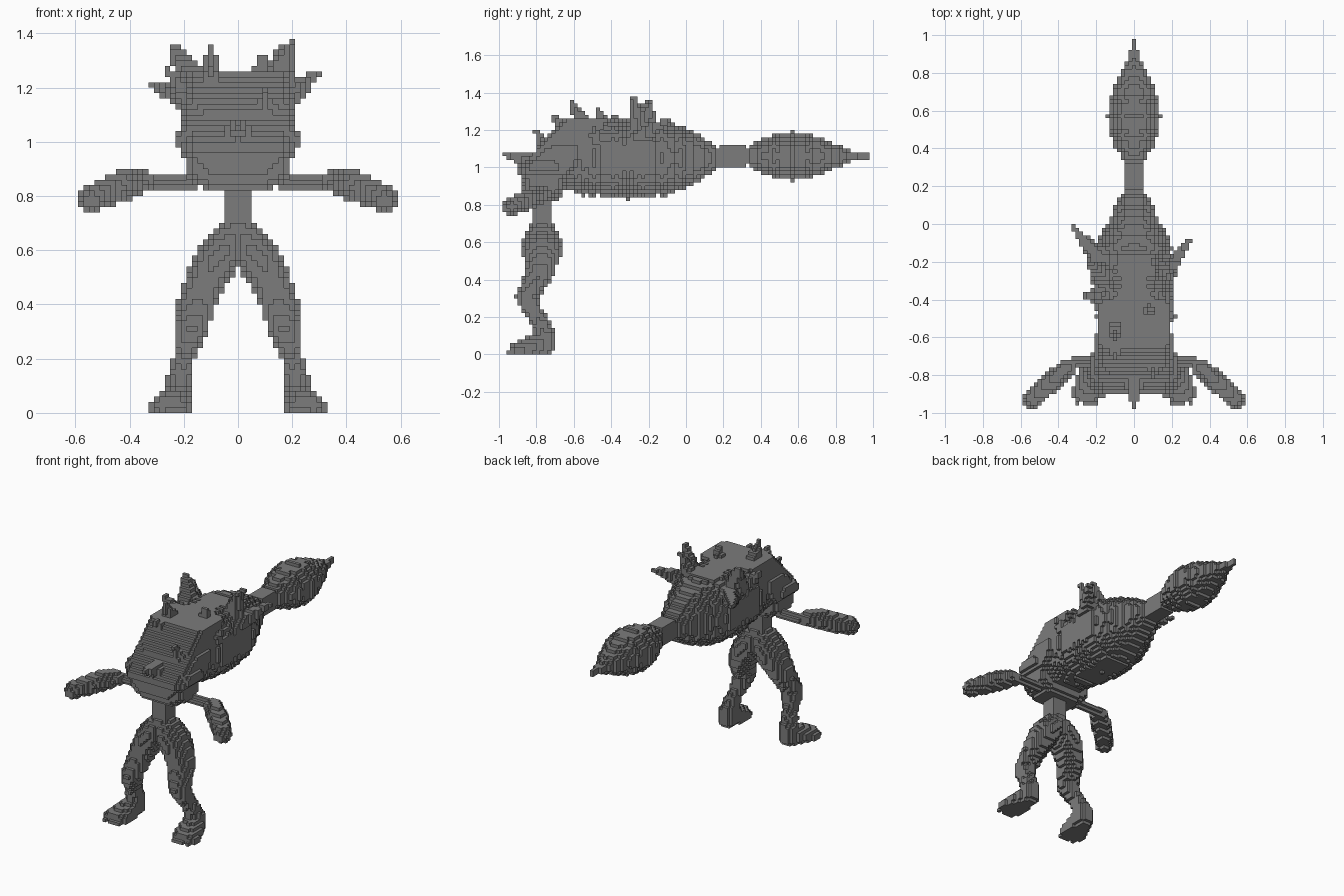
import bpy
import bmesh
from mathutils import Vector

cube = bpy.data.objects.get("Cube")
if cube:
    bpy.data.objects.remove(cube, do_unlink=True)

SIZE = 0.02                              # block size
OFFSET = Vector((0, 0.01, 0.01))         # grid phase
owner = {}                               # block cell -> part name

mat = bpy.data.materials.new("stone grey")
mat.use_nodes = True
grey = (0.2, 0.2, 0.2, 1)
mat.diffuse_color = grey
mat.node_tree.nodes["Principled BSDF"].inputs["Base Color"].default_value = grey


def stamp(part, centre, radii, power):
    """Fill the blocks inside one rounded (or boxy) blob."""
    mid = [(centre[i] - OFFSET[i]) / SIZE for i in range(3)]
    rad = [max(r / SIZE, 0.5) for r in radii]
    spans = [range(int(m - r) - 1, int(m + r) + 3) for m, r in zip(mid, rad)]
    for i in spans[0]:
        for j in spans[1]:
            for k in spans[2]:
                d = sum((abs(c - m) / r) ** power
                        for c, m, r in zip((i, j, k), mid, rad))
                if d <= 1.0 and k >= 0:
                    owner.setdefault((i, j, k), part)


def sweep(part, points, power=2):
    """Sweep a blob along points of (position, radii)."""
    for (p, r), (q, s) in zip(points, points[1:]):
        p, q, r, s = Vector(p), Vector(q), Vector(r), Vector(s)
        steps = max(2, int((q - p).length / SIZE * 1.5))
        for n in range(steps + 1):
            stamp(part, p.lerp(q, n / steps), r.lerp(s, n / steps), power)


def ball(r):
    return (r, r, r)


def spike(part, base, tip, width):
    sweep(part, [(base, ball(width)), (tip, ball(0.01))])


def lathe(part, profile, z, power=2):
    """Round body along y from (y, half width, half height)."""
    sweep(part, [((0, y, z), (w, 0.015, h)) for y, w, h in profile], power)


# Big rounded body
lathe("body", [(-0.66, 0.17, 0.17), (-0.55, 0.19, 0.2), (-0.42, 0.22, 0.22),
               (-0.2, 0.22, 0.22), (-0.1, 0.195, 0.205), (0, 0.15, 0.165),
               (0.1, 0.1, 0.11), (0.19, 0.05, 0.05)], 1.05, 2.3)

# Tail: square link, bulb and pointed tip
sweep("tail_link", [((0, 0.2, 1.06), (0.055, 0.02, 0.055)),
                    ((0, 0.3, 1.06), (0.055, 0.02, 0.055))], 8)
lathe("tail_bulb", [(0.31, 0.04, 0.04), (0.38, 0.09, 0.085), (0.47, 0.13, 0.12),
                    (0.57, 0.15, 0.14), (0.67, 0.13, 0.12), (0.78, 0.085, 0.075),
                    (0.86, 0.045, 0.04), (0.92, 0.02, 0.015), (0.98, 0.01, 0.01)], 1.06)

# Sloping face block, brow ridge and snout
sweep("head", [((0, -0.75, 0.98), (0.21, 0.15, 0.02)),
               ((0, -0.53, 1.25), (0.19, 0.13, 0.02))], 6)
sweep("brow", [((0, -0.76, 0.99), (0.235, 0.1, 0.02)),
               ((0, -0.76, 1.02), (0.235, 0.08, 0.02))], 6)
spike("snout", (0, -0.85, 1.04), (0, -0.97, 1.07), 0.05)

# Chest and waist
sweep("chest", [((0, -0.76, 0.83), (0.13, 0.08, 0.02)),
                ((0, -0.76, 0.88), (0.19, 0.11, 0.02)),
                ((0, -0.76, 0.96), (0.2, 0.13, 0.02))], 4)
sweep("waist", [((0, -0.77, 0.84), (0.055, 0.06, 0.02)),
                ((0, -0.77, 0.66), (0.055, 0.055, 0.02))], 4)

# Uneven crest of spikes
crest = [((-0.17, -0.2, 1.16), (-0.33, -0.01, 1.22), 0.06),
         ((0.16, -0.26, 1.15), (0.3, -0.08, 1.26), 0.06),
         ((0.14, -0.25, 1.22), (0.2, -0.28, 1.38), 0.06),
         ((0.12, -0.2, 1.25), (0.17, -0.19, 1.35), 0.04),
         ((-0.16, -0.28, 1.2), (-0.24, -0.2, 1.36), 0.07),
         ((-0.1, -0.55, 1.23), (-0.1, -0.61, 1.35), 0.05),
         ((-0.1, -0.65, 1.2), (-0.1, -0.71, 1.28), 0.04),
         ((-0.2, -0.38, 1.2), (-0.27, -0.38, 1.28), 0.04),
         ((0.17, -0.48, 1.15), (0.22, -0.49, 1.2), 0.04),
         ((0.08, -0.45, 1.24), (0.09, -0.48, 1.32), 0.04),
         ((0.1, -0.74, 1.1), (0.1, -0.8, 1.19), 0.04)]
for base, tip, width in crest:
    spike("crest_spikes", base, tip, width)

for side, s in (("left", 1), ("right", -1)):
    # Thin upper arm, swollen forearm and fingers
    sweep(side + "_arm", [((s * x, y, z), ball(r)) for x, y, z, r in (
        (0.17, -0.73, 0.85, 0.024), (0.31, -0.73, 0.85, 0.024),
        (0.35, -0.76, 0.855, 0.045), (0.42, -0.82, 0.84, 0.055),
        (0.5, -0.89, 0.81, 0.055), (0.54, -0.93, 0.79, 0.045))])
    for x, y in ((0.58, -0.92), (0.56, -0.97), (0.52, -0.97)):
        spike(side + "_arm", (s * 0.53, -0.92, 0.79), (s * x, y, 0.775), 0.03)

    # Leg from hip to ankle: x, y, z, half width, half depth
    sweep(side + "_leg", [((s * x, y, z), (w, d, 0.025)) for x, y, z, w, d in (
        (0.01, -0.77, 0.7, 0.05, 0.06), (0.06, -0.77, 0.6, 0.09, 0.11),
        (0.1, -0.77, 0.52, 0.09, 0.1), (0.145, -0.79, 0.42, 0.075, 0.08),
        (0.17, -0.85, 0.31, 0.06, 0.065), (0.185, -0.83, 0.25, 0.05, 0.06),
        (0.2, -0.79, 0.19, 0.04, 0.05), (0.22, -0.75, 0.1, 0.05, 0.06))])

    # Foot and toes
    sweep(side + "_foot", [((s * 0.22, -0.76, 0.06), (0.05, 0.06, 0.06)),
                           ((s * 0.25, -0.89, 0.025), (0.08, 0.05, 0.035))], 3)
    for x in (0.21, 0.25, 0.3):
        spike(side + "_foot", (s * x, -0.9, 0.02), (s * x, -0.96, 0.01), 0.025)


def build(part):
    """Make one object from the outer sides of a part's blocks."""
    bm = bmesh.new()
    corners = {}

    def corner(key):
        if key not in corners:
            half = Vector((0.5, 0.5, 0.5))
            corners[key] = bm.verts.new((Vector(key) - half) * SIZE + OFFSET)
        return corners[key]

    for cell in [c for c, name in owner.items() if name == part]:
        for axis in range(3):
            for step in (0, 1):
                beside = list(cell)
                beside[axis] += 2 * step - 1
                if tuple(beside) in owner:
                    continue
                loop = []
                for a, b in ((0, 0), (1, 0), (1, 1), (0, 1)):
                    key = list(cell)
                    key[axis] += step
                    key[(axis + 1) % 3] += a
                    key[(axis + 2) % 3] += b
                    loop.append(corner(tuple(key)))
                bm.faces.new(loop if step else loop[::-1])
    mesh = bpy.data.meshes.new(part)
    bm.to_mesh(mesh)
    bm.free()
    mesh.materials.append(mat)
    obj = bpy.data.objects.new(part, mesh)
    bpy.context.scene.collection.objects.link(obj)


for part in dict.fromkeys(owner.values()):
    build(part)
